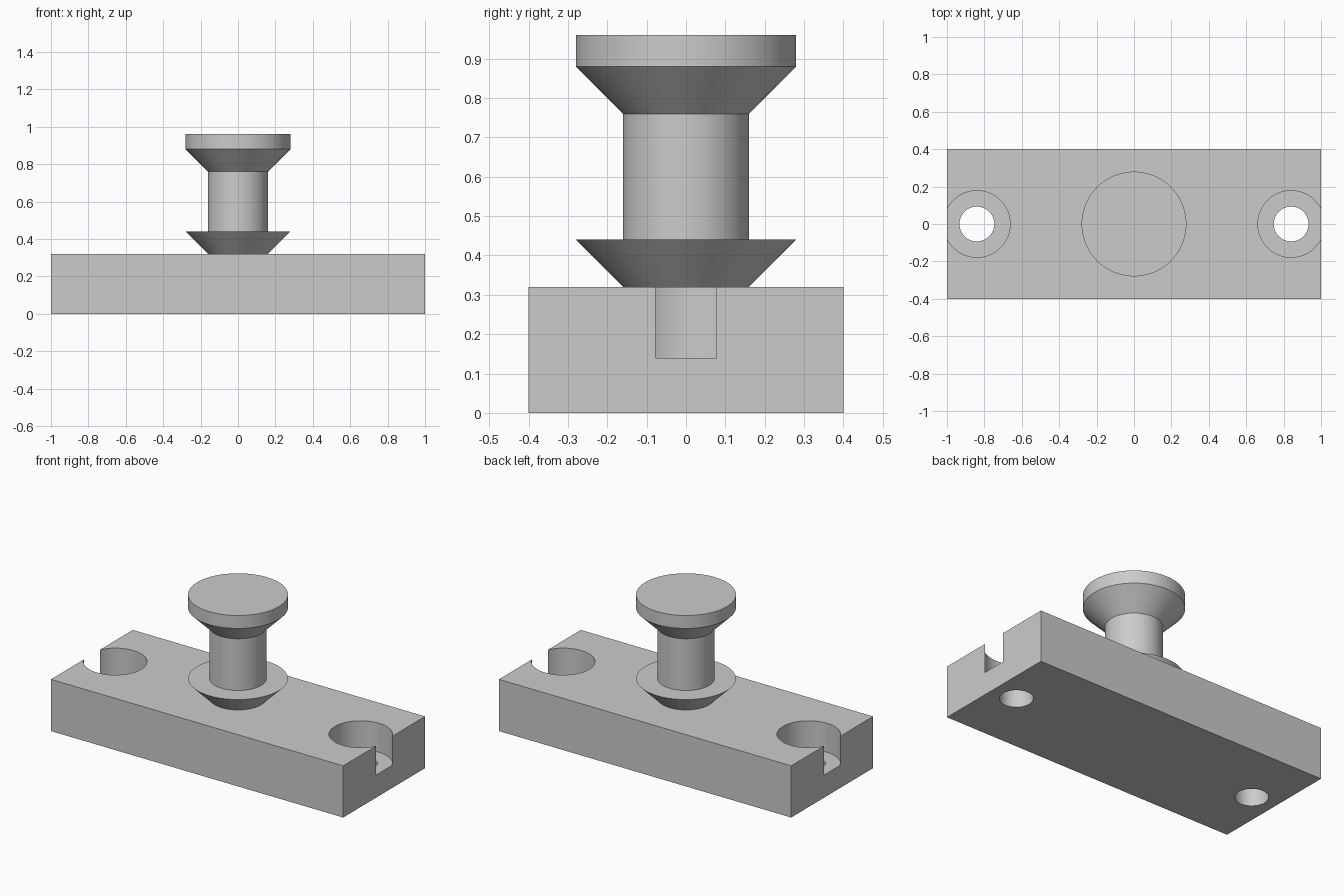
import bpy, bmesh, math

if "Cube" in bpy.data.objects:
    bpy.data.objects.remove(bpy.data.objects["Cube"], do_unlink=True)

grey = bpy.data.materials.new("plain grey")
grey.use_nodes = True
colour = (0.6, 0.6, 0.6, 1)
grey.diffuse_color = colour
grey.node_tree.nodes["Principled BSDF"].inputs["Base Color"].default_value = colour


def add_object(name, bm):
    bmesh.ops.recalc_face_normals(bm, faces=bm.faces)
    mesh = bpy.data.meshes.new(name)
    bm.to_mesh(mesh)
    bm.free()
    mesh.materials.append(grey)
    obj = bpy.data.objects.new(name, mesh)
    bpy.context.collection.objects.link(obj)
    return obj


def lathe(name, profile, x=0, steps=96):
    """Spin a closed (radius, height) profile about a vertical axis."""
    bm = bmesh.new()
    verts = [bm.verts.new((r, 0, z)) for r, z in profile]
    edges = [bm.edges.new(pair) for pair in zip(verts, verts[1:])]
    bmesh.ops.spin(bm, geom=verts + edges, cent=(0, 0, 0), axis=(0, 0, 1),
                   angle=math.tau, steps=steps, use_duplicate=False)
    bmesh.ops.remove_doubles(bm, verts=bm.verts, dist=1e-5)
    bmesh.ops.translate(bm, verts=bm.verts, vec=(x, 0, 0))
    return add_object(name, bm)


def smooth(obj):
    bpy.ops.object.select_all(action="DESELECT")
    obj.select_set(True)
    bpy.context.view_layer.objects.active = obj
    bpy.ops.object.shade_smooth_by_angle(angle=math.radians(30))


# Rectangular base plate
bm = bmesh.new()
bmesh.ops.create_cube(bm, size=1)
bmesh.ops.scale(bm, verts=bm.verts, vec=(2, 0.8, 0.32))
bmesh.ops.translate(bm, verts=bm.verts, vec=(0, 0, 0.16))
plate = add_object("base_plate", bm)

# Counterbored screw holes, breaking through the plate ends
bore = [(0, -0.1), (0.093, -0.1), (0.093, 0.14), (0.178, 0.14), (0.178, 0.5), (0, 0.5)]
for side, x in (("left", 0.84), ("right", -0.84)):
    cutter = lathe(side + "_hole_cutter", bore, x)
    bpy.context.view_layer.objects.active = plate
    mod = plate.modifiers.new(side + "_hole", "BOOLEAN")
    mod.operation = "DIFFERENCE"
    mod.solver = "EXACT"
    mod.object = cutter
    bpy.ops.object.modifier_apply(modifier=mod.name)
    bpy.data.objects.remove(cutter, do_unlink=True)
smooth(plate)

# Central stud: flared collar, neck and flared head
stud = lathe("stud", [(0, 0.3), (0.16, 0.3), (0.16, 0.32), (0.28, 0.44), (0.16, 0.44),
                      (0.16, 0.76), (0.28, 0.88), (0.28, 0.96), (0, 0.96)])
smooth(stud)
